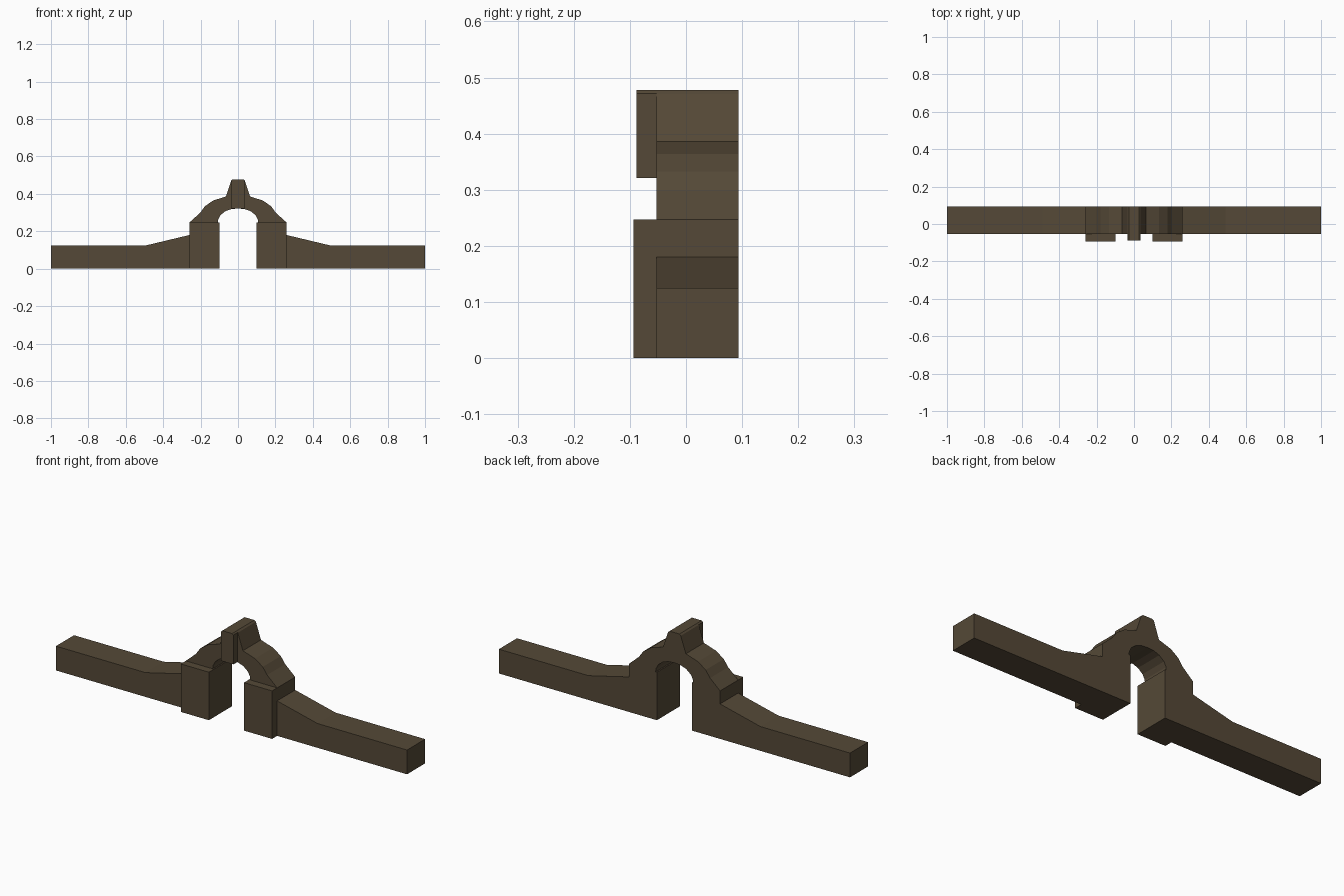
import bpy, bmesh

if "Cube" in bpy.data.objects:
    bpy.data.objects.remove(bpy.data.objects["Cube"])

brown = bpy.data.materials.new("dark brown stone")
brown.diffuse_color = (0.09, 0.066, 0.038, 1)
brown.use_nodes = True
brown.node_tree.nodes["Principled BSDF"].inputs["Base Color"].default_value = brown.diffuse_color


def extrude_profile(name, points, y0, y1):
    """Extrude an (x, z) outline from y0 to y1."""
    bm = bmesh.new()
    face = bm.faces.new([bm.verts.new((x, y0, z)) for x, z in points])
    out = bmesh.ops.extrude_face_region(bm, geom=[face])
    moved = [v for v in out["geom"] if isinstance(v, bmesh.types.BMVert)]
    bmesh.ops.translate(bm, verts=moved, vec=(0, y1 - y0, 0))
    bmesh.ops.recalc_face_normals(bm, faces=bm.faces)
    mesh = bpy.data.meshes.new(name)
    bm.to_mesh(mesh)
    bm.free()
    mesh.materials.append(brown)
    obj = bpy.data.objects.new(name, mesh)
    bpy.context.collection.objects.link(obj)
    return obj


def mirrored(points):
    """Close a right-hand outline with its left-hand copy."""
    return points + [(-x, z) for x, z in reversed(points) if x > 0]


# Wall with sloping shoulders, arch and raised crown
outer = [(0.1, 0), (1, 0), (1, 0.125), (0.49, 0.125), (0.26, 0.18), (0.26, 0.247),
         (0.203, 0.298), (0.178, 0.333), (0.134, 0.364), (0.065, 0.386),
         (0.036, 0.471), (0.028, 0.478)]
# Underside of the arch, from the left springing to the right
half_arch = [(0.107, 0.247), (0.106, 0.262), (0.094, 0.286), (0.067, 0.308),
             (0.035, 0.319), (0, 0.322)]
arch = [(-x, z) for x, z in half_arch] + half_arch[-2::-1]
wall = mirrored(outer) + [(-0.1, 0.247)] + arch + [(0.1, 0.247)]
extrude_profile("arch_wall", wall, -0.053, 0.094)

# Projecting piers either side of the opening
for side, label in ((-1, "left"), (1, "right")):
    pier = [(side * x, z) for x, z in ((0.1, 0), (0.26, 0), (0.26, 0.247), (0.1, 0.247))]
    extrude_profile(label + "_pier", pier, -0.094, -0.053)

# Projecting keystone
key = mirrored([(0.035, 0.321), (0.035, 0.472), (0.028, 0.478)])
extrude_profile("keystone", key, -0.088, -0.053)
